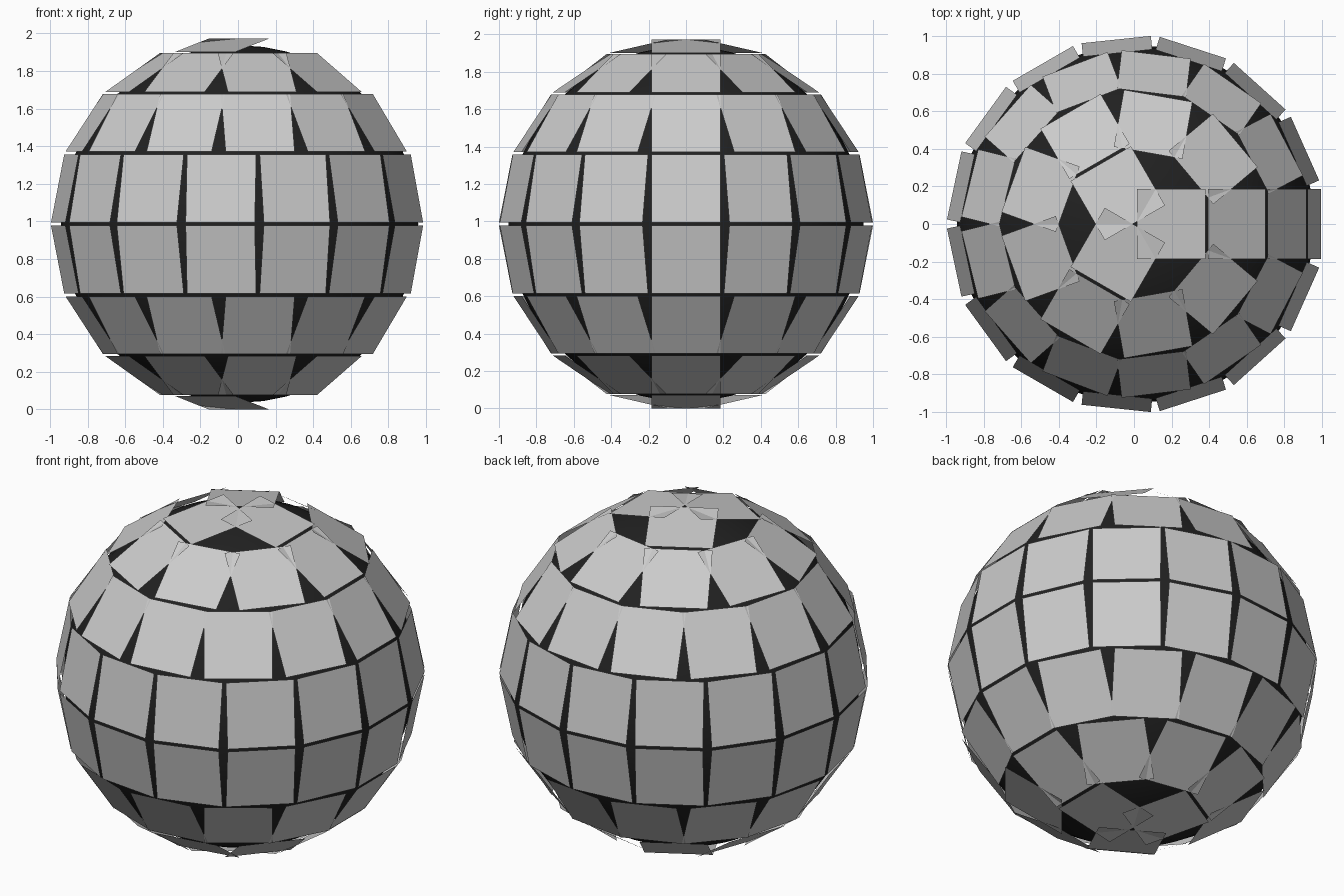
import bpy, bmesh
from math import radians, cos, sin, pi
from mathutils import Vector

if "Cube" in bpy.data.objects:
    bpy.data.objects.remove(bpy.data.objects["Cube"])

R, S = 0.9685, 0.37               # tile-centre radius, tile side
CENTRE = Vector((0.0085, 0, 0.986))
ROWS = [(11.25, 15), (33.75, 13), (56.25, 9), (78.75, 3)]   # latitude, tile count


def finish(name, bm):
    mesh = bpy.data.meshes.new(name)
    bm.to_mesh(mesh)
    bm.free()
    obj = bpy.data.objects.new(name, mesh)
    obj.location = CENTRE
    bpy.context.collection.objects.link(obj)
    return obj


# Dark inner core ball
bm = bmesh.new()
bmesh.ops.create_uvsphere(bm, u_segments=48, v_segments=24, radius=0.95)
for f in bm.faces:
    f.smooth = True
core = finish("core_ball", bm)
dark = bpy.data.materials.new("dark_core")
dark.diffuse_color = (0.015, 0.015, 0.015, 1)
dark.use_nodes = True
dark.node_tree.nodes["Principled BSDF"].inputs["Base Color"].default_value = dark.diffuse_color
core.data.materials.append(dark)

# Flat square mirror tiles, tangent to the ball, in mirrored rows
bm = bmesh.new()
for lat_deg, count in ROWS:
    for sign in (1, -1):
        lat = radians(lat_deg * sign)
        for i in range(count):
            a = 2 * pi * i / count
            normal = Vector((cos(lat) * cos(a), cos(lat) * sin(a), sin(lat)))
            east = Vector((-sin(a), cos(a), 0)) * S / 2
            north = normal.cross(east)
            corners = [(-1, -1), (1, -1), (1, 1), (-1, 1)]
            bm.faces.new([bm.verts.new(normal * R + east * u + north * v)
                          for u, v in corners])
finish("mirror_tiles", bm)
